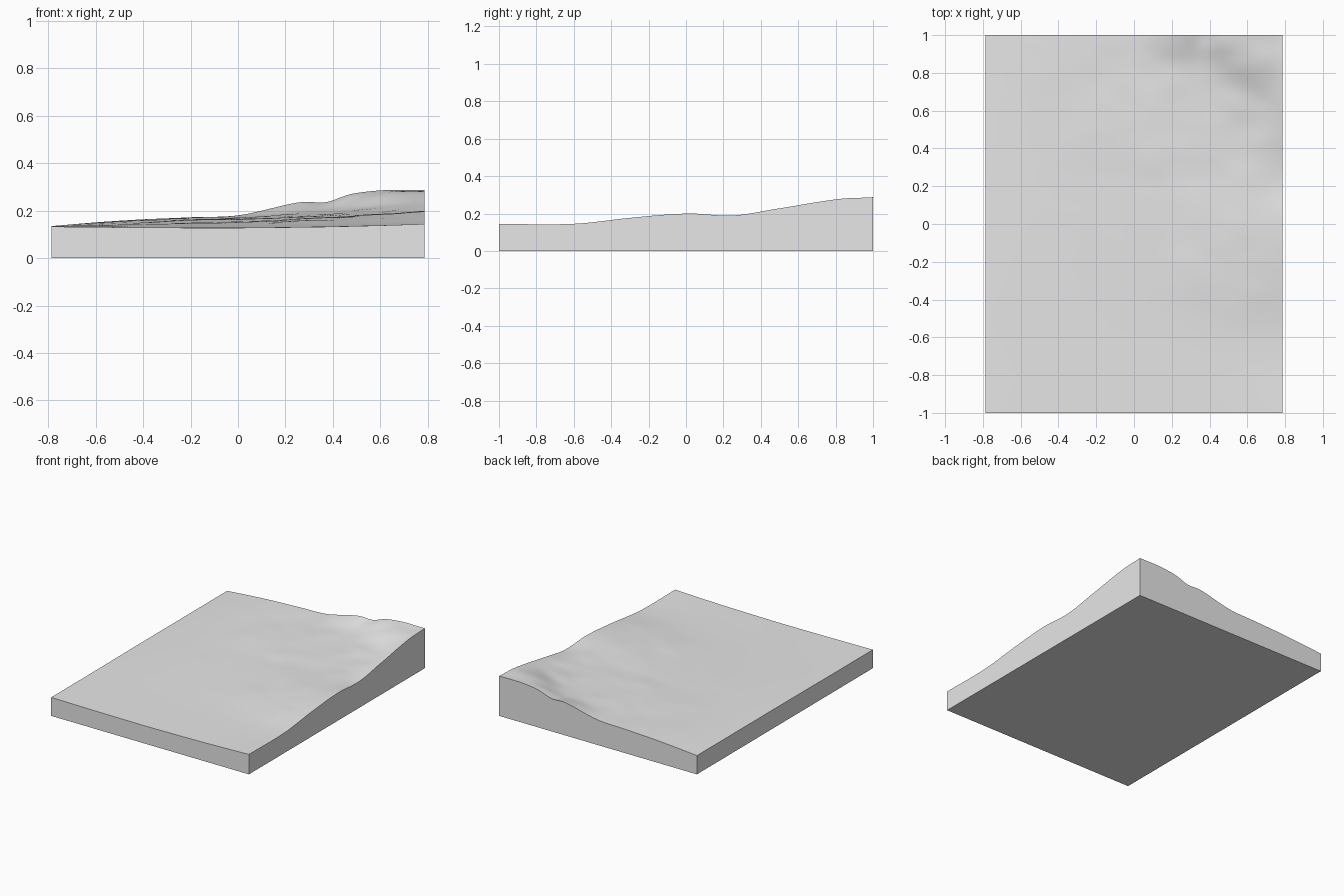
import bpy
import bmesh
import math
from mathutils import Vector, noise

HALF_WIDTH = 0.787
HALF_DEPTH = 1.0

# Coarse survey of the ground: one row per y, heights in thousandths
COLUMNS = [-0.79, -0.5, -0.2, 0, 0.2, 0.4, 0.6, 0.79]
SURVEY = {
    -1.0: [133, 130, 128, 128, 130, 133, 138, 144],
    -0.6: [133, 132, 132, 133, 136, 140, 143, 145],
    -0.3: [134, 136, 138, 142, 147, 157, 168, 177],
    0.0: [135, 140, 146, 151, 160, 172, 186, 200],
    0.25: [135, 143, 151, 156, 164, 175, 185, 190],
    0.5: [135, 147, 159, 166, 174, 185, 198, 228],
    0.7: [135, 152, 163, 170, 182, 195, 222, 262],
    0.85: [135, 156, 167, 174, 190, 212, 265, 281],
    1.0: [135, 158, 172, 180, 222, 250, 285, 287],
}
ROWS = list(SURVEY)

# Local hills and hollows: x, y, radius, height
FEATURES = [
    (0.37, 1.0, 0.05, -0.014),
    (0.28, 1.0, 0.06, 0.006),
    (0.46, 0.95, 0.06, 0.01),
    (0.1, 0.33, 0.06, 0.004),
    (-0.2, 0.5, 0.1, 0.003),
    (0.3, -0.25, 0.1, 0.004),
]


def smooth_curve(knots, values, t):
    """Cubic interpolation through uneven knots."""
    last = len(knots) - 1
    t = min(max(t, knots[0]), knots[last])
    i = 0
    while i < last - 1 and t > knots[i + 1]:
        i += 1

    def slope(k):
        a, b = max(k - 1, 0), min(k + 1, last)
        return (values[b] - values[a]) / (knots[b] - knots[a])

    span = knots[i + 1] - knots[i]
    s = (t - knots[i]) / span
    ease = s * s * (3 - 2 * s)
    start_pull = s * (1 - s) ** 2 * span * slope(i)
    end_pull = s * s * (s - 1) * span * slope(i + 1)
    return values[i] * (1 - ease) + values[i + 1] * ease + start_pull + end_pull


def ground_height(x, y):
    across = [smooth_curve(COLUMNS, SURVEY[row], x) for row in ROWS]
    height = smooth_curve(ROWS, across, y) / 1000
    for fx, fy, radius, amount in FEATURES:
        distance = math.hypot(x - fx, y - fy) / radius
        height += amount * math.exp(-distance * distance / 2)
    # Gentle roughness that grows with the higher ground, fading at the rim
    rough = min(max((height - 0.14) / 0.06, 0), 1)
    rim = min((HALF_WIDTH - abs(x)) / 0.1, (HALF_DEPTH - abs(y)) / 0.1, 1)
    wobble = noise.noise(Vector((x * 6 + y * 2, y * 8, 0.5)))
    return height + 0.005 * rough * (0.3 + 0.7 * max(rim, 0)) * wobble


def make_material(name, color):
    material = bpy.data.materials.new(name)
    material.use_nodes = True
    material.diffuse_color = color
    for node in material.node_tree.nodes:
        if node.type == "BSDF_PRINCIPLED":
            node.inputs["Base Color"].default_value = color
    return material


def build_terrain_block():
    bm = bmesh.new()
    # Ground surface
    bmesh.ops.create_grid(bm, x_segments=100, y_segments=126, size=1)
    for v in bm.verts:
        x, y = v.co.x * HALF_WIDTH, v.co.y * HALF_DEPTH
        v.co = (x, y, ground_height(x, y))

    # Side walls dropped to the floor
    rim = [e for e in bm.edges if e.is_boundary]
    wall = bmesh.ops.extrude_edge_only(bm, edges=rim)["geom"]
    for item in wall:
        if isinstance(item, bmesh.types.BMVert):
            item.co.z = 0

    # Flat underside
    base_loop = [e for e in bm.edges if e.is_boundary]
    bmesh.ops.edgeloop_fill(bm, edges=base_loop)
    bmesh.ops.recalc_face_normals(bm, faces=bm.faces[:])

    mesh = bpy.data.meshes.new("terrain_block")
    bm.to_mesh(mesh)
    bm.free()
    block = bpy.data.objects.new("terrain_block", mesh)
    bpy.context.collection.objects.link(block)
    return block


default_cube = bpy.data.objects.get("Cube")
if default_cube:
    bpy.data.objects.remove(default_cube, do_unlink=True)

terrain = build_terrain_block()
terrain.data.materials.append(make_material("light_grey", (0.8, 0.8, 0.8, 1)))

# Smooth ground with crisp edges at the walls
bpy.ops.object.select_all(action="DESELECT")
bpy.context.view_layer.objects.active = terrain
terrain.select_set(True)
bpy.ops.object.shade_smooth_by_angle(angle=math.radians(40))
